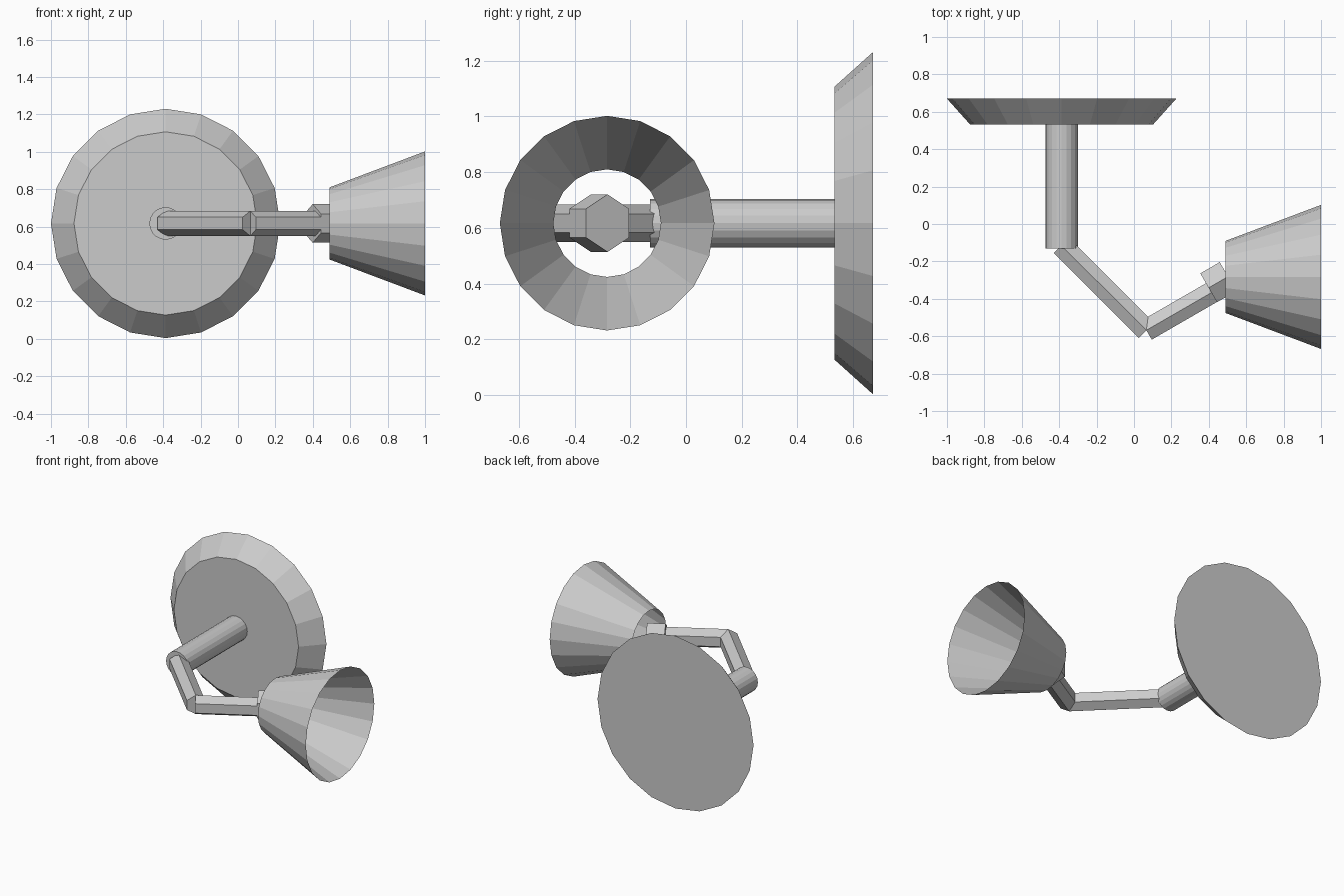
import bpy
from math import pi, cos, sin
from mathutils import Vector, Matrix

if "Cube" in bpy.data.objects:
    bpy.data.objects.remove(bpy.data.objects["Cube"])

Z = 0.617  # height shared by every axis


def tube(name, start, end, r1, r2, sides, fill='NGON', roll=0.0):
    """Straight or tapered prism between two (x, y) points at height Z."""
    a, b = Vector((*start, Z)), Vector((*end, Z))
    d = (b - a).normalized()
    bpy.ops.mesh.primitive_cone_add(vertices=sides, radius1=r1, radius2=r2,
                                    depth=(b - a).length, end_fill_type=fill)
    ob = bpy.context.object
    ob.name = name
    # local z runs along the axis, local y points up so a corner faces up
    side = Vector((0, 0, 1)).cross(d)
    rot = Matrix((side, Vector((0, 0, 1)).cross(Vector((0, 0, 0))), d))
    rot = Matrix((side * -1, Vector((0, 0, 1)), d)).transposed()
    if rot.determinant() < 0:
        rot = Matrix((side, Vector((0, 0, 1)), d)).transposed()
    ob.matrix_world = Matrix.Translation((a + b) / 2) @ rot.to_4x4() @ Matrix.Rotation(roll, 4, 'Z')
    return ob


# Wall plate and stem
tube("wall_plate", (-0.387, 0.67), (-0.387, 0.533), 0.613, 0.49, 20)
tube("stem", (-0.387, 0.54), (-0.387, -0.13), 0.087, 0.087, 20)

# Two hexagonal arm segments meeting at an elbow
elbow = (0.066, -0.568)
tube("lower_arm", (-0.389, -0.114), elbow, 0.067, 0.067, 6)
tube("upper_arm", elbow, (0.46, -0.3405), 0.067, 0.067, 6)

# Hexagonal lamp socket, aligned with the upper arm
c, s = cos(pi / 6), sin(pi / 6)
off = -0.495
tube("socket", *[(t * c - off * s, t * s + off * c) for t in (0.175, 0.295)],
     0.103, 0.103, 6)

# Open conical shade
tube("shade", (0.49, -0.283), (1.0, -0.283), 0.193, 0.385, 20, fill='NOTHING')
